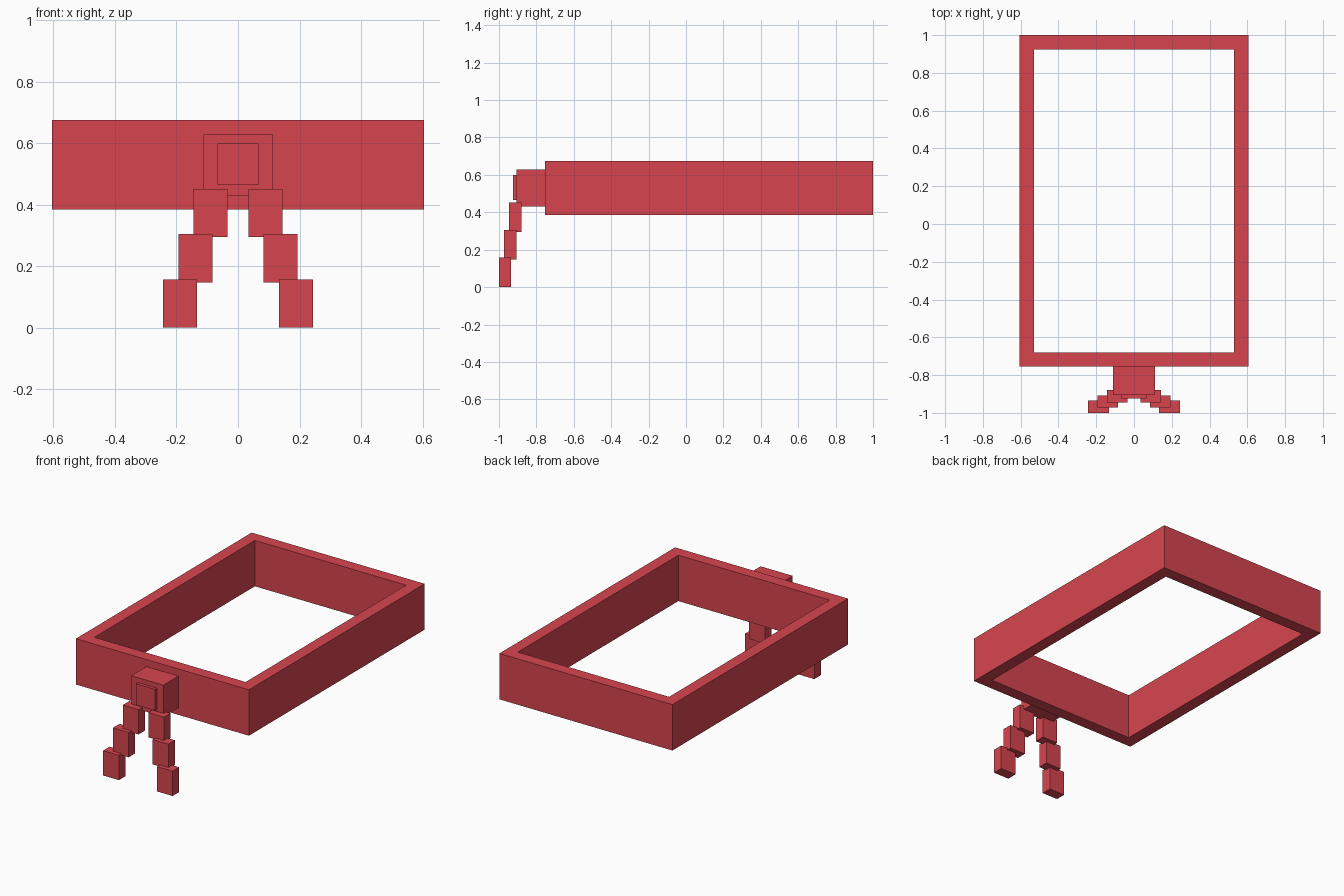
import bpy
import bmesh
from mathutils import Vector

default = bpy.data.objects.get("Cube")
if default:
    bpy.data.objects.remove(default, do_unlink=True)

RED = (0.68, 0.06, 0.078, 1.0)
red = bpy.data.materials.new("red")
red.use_nodes = True
red.diffuse_color = RED
red.node_tree.nodes["Principled BSDF"].inputs["Base Color"].default_value = RED


def finish(name, bm, location):
    """Turn a bmesh into a named red object."""
    bmesh.ops.recalc_face_normals(bm, faces=bm.faces)
    mesh = bpy.data.meshes.new(name)
    bm.to_mesh(mesh)
    bm.free()
    mesh.materials.append(red)
    obj = bpy.data.objects.new(name, mesh)
    obj.location = location
    bpy.context.collection.objects.link(obj)
    return obj


def box(name, size, location):
    bm = bmesh.new()
    bmesh.ops.create_cube(bm, size=1)
    bmesh.ops.scale(bm, vec=Vector(size), verts=bm.verts)
    return finish(name, bm, location)


def open_frame(name, size, wall, location):
    """Four walls' outline as a flat ring, raised to full height."""
    bm = bmesh.new()
    half = Vector(size) / 2
    corners = [(-1, -1), (1, -1), (1, 1), (-1, 1)]
    outer = [bm.verts.new((x * half.x, y * half.y, -half.z)) for x, y in corners]
    inner = [bm.verts.new((x * (half.x - wall), y * (half.y - wall), -half.z))
             for x, y in corners]
    ring = [bm.faces.new((outer[i - 1], outer[i], inner[i], inner[i - 1]))
            for i in range(4)]
    raised = bmesh.ops.extrude_face_region(bm, geom=ring, use_keep_orig=True)
    verts = [g for g in raised["geom"] if isinstance(g, bmesh.types.BMVert)]
    bmesh.ops.translate(bm, vec=(0, 0, size[2]), verts=verts)
    return finish(name, bm, location)


# Rectangular band
open_frame("belt_band", (1.21, 1.755, 0.29), 0.076, (0, 0.1225, 0.53))

# Knot with its raised front plate
box("knot", (0.224, 0.15, 0.2), (0, -0.83, 0.53))
box("knot_front", (0.134, 0.03, 0.134), (0, -0.91, 0.532))

# Two hanging tails, each of three stepped blocks
for side, sign in (("left", 1), ("right", -1)):
    for i in range(3):
        box(f"{side}_tail_block_{i + 1}", (0.11, 0.065, 0.157),
            (sign * (0.089 + 0.0495 * i), -0.9125 - 0.0275 * i, 0.373 - 0.147 * i))
